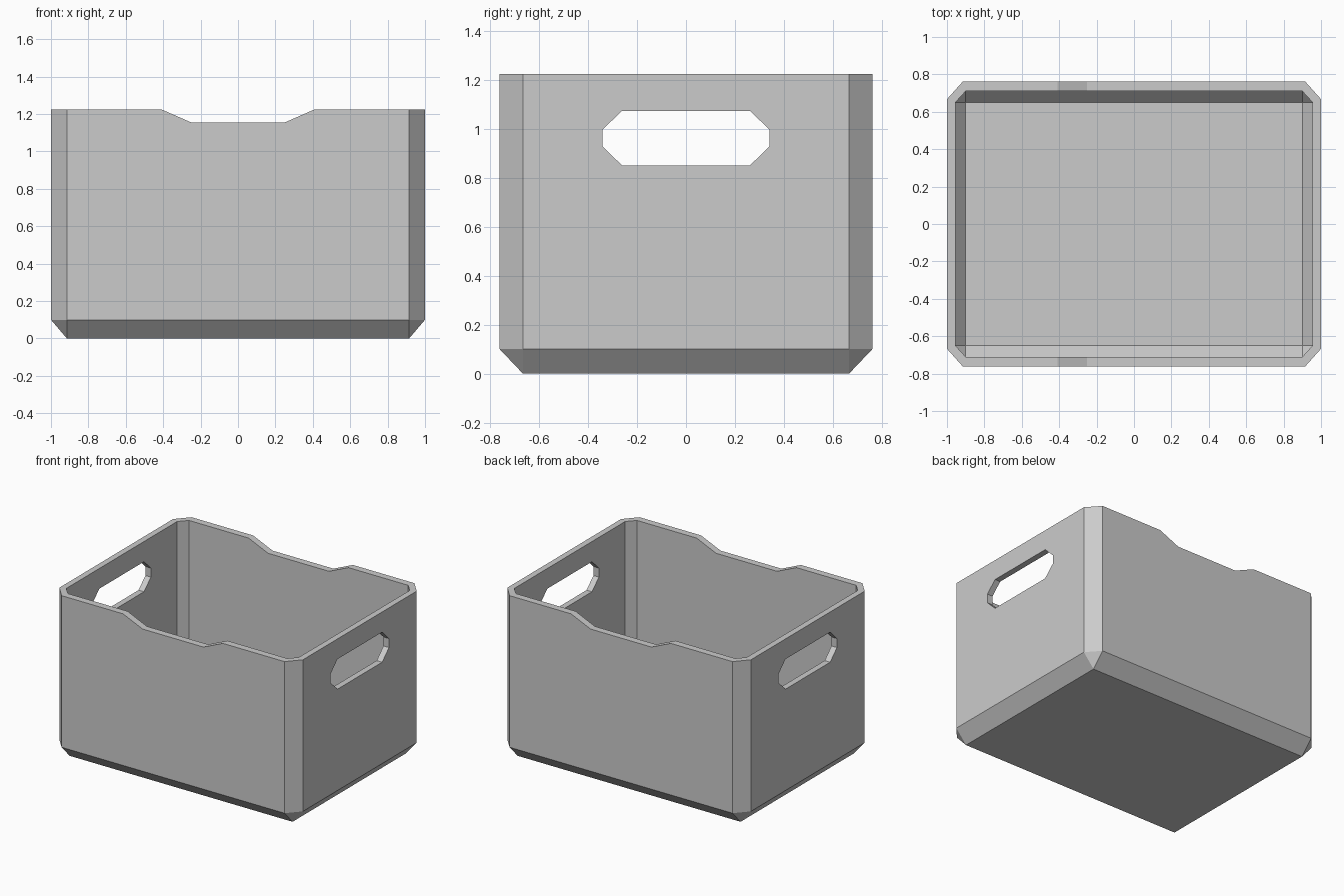
import bpy
import bmesh

cube = bpy.data.objects.get("Cube")
if cube:
    bpy.data.objects.remove(cube, do_unlink=True)

SIGNS = (-1, 1)

grey = bpy.data.materials.new("light grey")
grey.use_nodes = True
color = (0.6, 0.6, 0.6, 1)
grey.diffuse_color = color
grey.node_tree.nodes["Principled BSDF"].inputs["Base Color"].default_value = color


def hull(name, points):
    """Convex solid around the points, with flat sides merged."""
    bm = bmesh.new()
    for p in points:
        bm.verts.new(p)
    bmesh.ops.convex_hull(bm, input=bm.verts[:])
    bmesh.ops.dissolve_limit(bm, angle_limit=0.01, verts=bm.verts[:], edges=bm.edges[:])
    bmesh.ops.recalc_face_normals(bm, faces=bm.faces[:])
    mesh = bpy.data.meshes.new(name)
    bm.to_mesh(mesh)
    bm.free()
    mesh.materials.append(grey)
    obj = bpy.data.objects.new(name, mesh)
    bpy.context.scene.collection.objects.link(obj)
    return obj


def tub(name, wide, deep, core_x, core_y, bottom, shoulder, top):
    """Box with chamfered upright corners that tapers to a rectangular base."""
    pts = []
    for sx in SIGNS:
        for sy in SIGNS:
            pts.append((sx * core_x, sy * core_y, bottom))
            for z in (shoulder, top):
                pts.append((sx * wide, sy * core_y, z))
                pts.append((sx * core_x, sy * deep, z))
    return hull(name, pts)


# Outer body and the shapes cut out of it
crate = tub("crate", 1.0, 0.762, 0.915, 0.667, 0, 0.1, 1.225)
cavity = tub("cavity_cutter", 0.955, 0.71, 0.90, 0.65, 0.05, 0.115, 1.5)

# Dips in the front and back rims
dip = hull("rim_dip_cutter", [(sx * x, sy, z) for sx in SIGNS for sy in SIGNS
                              for x, z in ((0.25, 1.155), (0.57, 1.295))])

# Hand holes through both sides
holes = hull("hand_hole_cutter", [(sx * 1.2, sy * y, z) for sx in SIGNS for sy in SIGNS
                                  for y, z in ((0.262, 0.852), (0.342, 0.93),
                                               (0.342, 0.997), (0.262, 1.075))])

cutters = (cavity, dip, holes)
for cutter in cutters:
    cutter.hide_render = True
    mod = crate.modifiers.new(cutter.name, "BOOLEAN")
    mod.operation = "DIFFERENCE"
    mod.solver = "EXACT"
    mod.object = cutter

# Bake the cuts and discard the cutters
bpy.context.view_layer.update()
depsgraph = bpy.context.evaluated_depsgraph_get()
baked = bpy.data.meshes.new_from_object(crate.evaluated_get(depsgraph))
crate.modifiers.clear()
crate.data = baked
baked.name = "crate"
for cutter in cutters:
    bpy.data.objects.remove(cutter, do_unlink=True)
